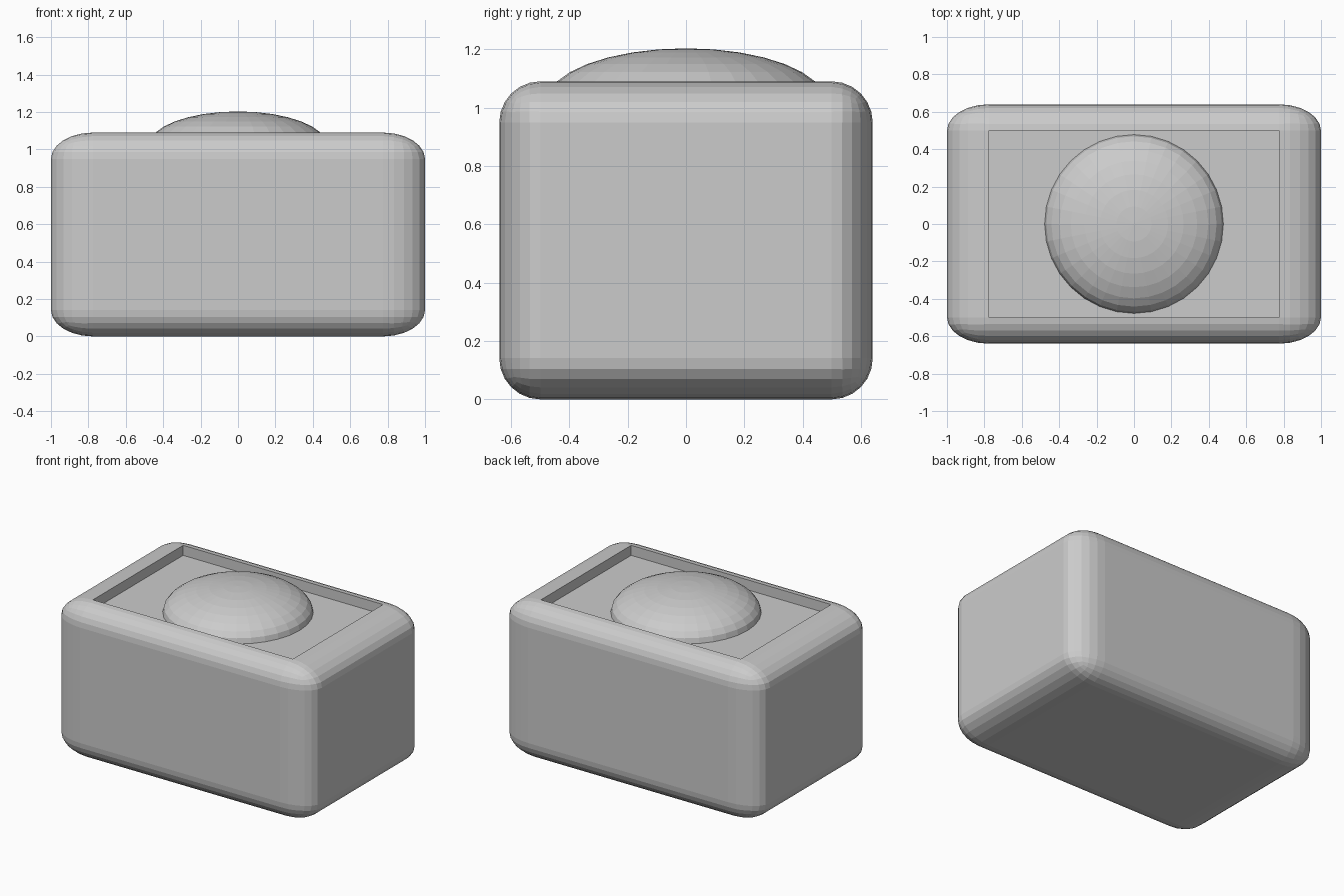
import bpy
import bmesh
from mathutils import Matrix, Vector

if "Cube" in bpy.data.objects:
    bpy.data.objects.remove(bpy.data.objects["Cube"])


def make_object(name, bm):
    mesh = bpy.data.meshes.new(name)
    bmesh.ops.recalc_face_normals(bm, faces=bm.faces)
    bm.to_mesh(mesh)
    bm.free()
    obj = bpy.data.objects.new(name, mesh)
    bpy.context.collection.objects.link(obj)
    return obj


# Rounded housing: bevelled block, stretched along x so its x rounding is longer
bm = bmesh.new()
bmesh.ops.create_cube(bm, size=1)
bmesh.ops.scale(bm, vec=(1.25, 1.28, 1.09), verts=bm.verts)
bmesh.ops.bevel(bm, geom=bm.edges[:], offset=0.141, segments=6,
                profile=0.5, affect='EDGES', clamp_overlap=True)
bmesh.ops.scale(bm, vec=(1.6, 1, 1), verts=bm.verts)
bmesh.ops.translate(bm, vec=(0, 0, 0.545), verts=bm.verts)

# Shallow tray: sink the flat top face
bm.normal_update()
top = max((f for f in bm.faces if f.normal.z > 0.999), key=lambda f: f.calc_area())
sunk = bmesh.ops.extrude_discrete_faces  # noqa - replaced by region extrude below
result = bmesh.ops.extrude_face_region(bm, geom=[top])
floor_verts = [v for v in result["geom"] if isinstance(v, bmesh.types.BMVert)]
bmesh.ops.translate(bm, vec=(0, 0, -0.07), verts=floor_verts)
if top.is_valid:
    bmesh.ops.delete(bm, geom=[top], context='FACES_ONLY')
make_object("housing", bm)

# Push-button dome: upper half of a flattened sphere resting on the tray floor
bm = bmesh.new()
bmesh.ops.create_uvsphere(bm, u_segments=32, v_segments=16, radius=1)
bmesh.ops.transform(bm, verts=bm.verts,
                    matrix=Matrix.Translation(Vector((0, 0, 1.02)))
                    @ Matrix.Diagonal((0.478, 0.478, 0.183, 1)))
bmesh.ops.delete(bm, geom=[v for v in bm.verts if v.co.z < 1.0199], context='VERTS')
make_object("button_dome", bm)
